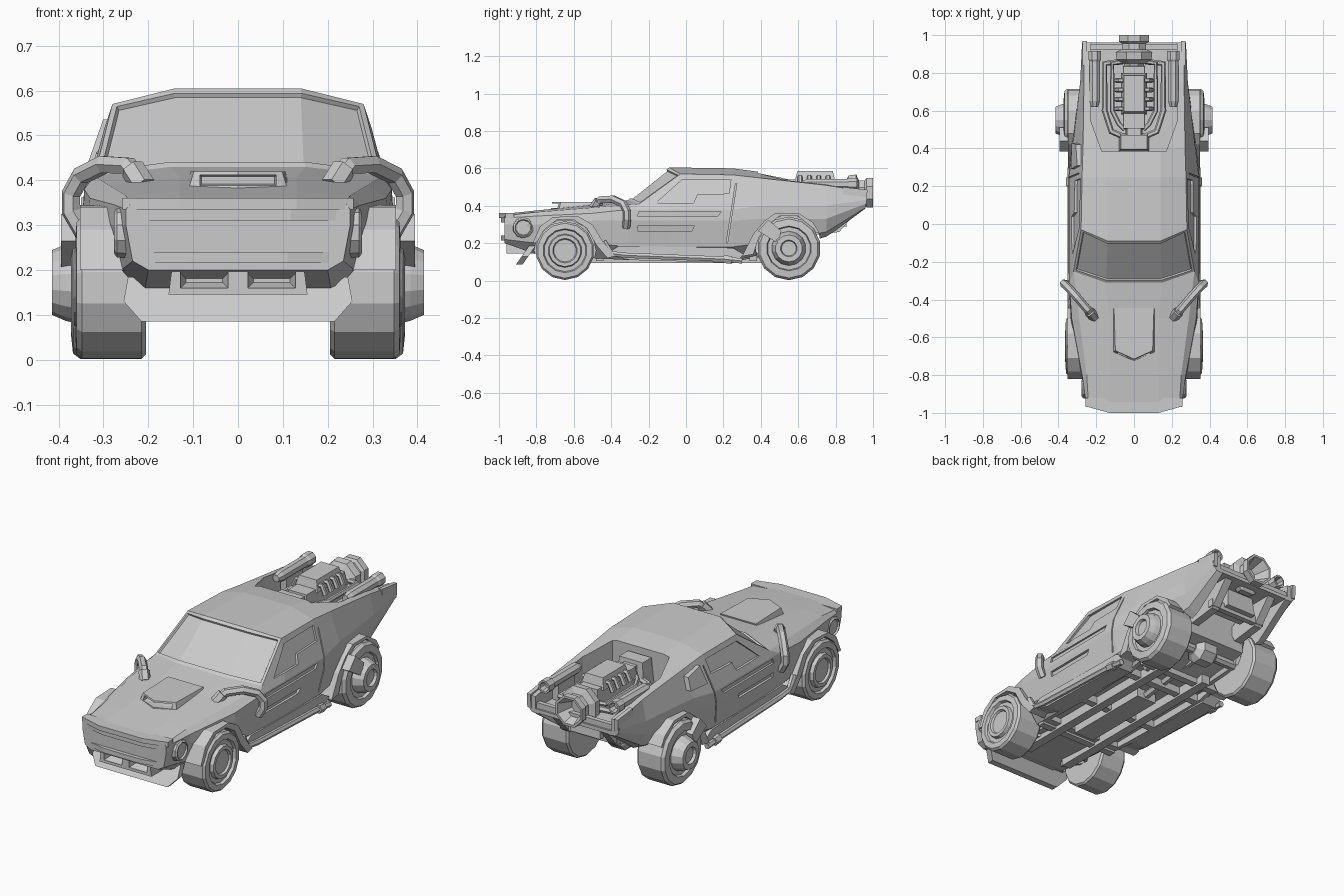
import bpy, bmesh
from math import cos, sin, pi


def finish(name, bm):
    bmesh.ops.recalc_face_normals(bm, faces=bm.faces)
    me = bpy.data.meshes.new(name)
    bm.to_mesh(me)
    bm.free()
    ob = bpy.data.objects.new(name, me)
    bpy.context.collection.objects.link(ob)
    return ob


def loft(name, rings, inset=None):
    bm = bmesh.new()
    vs = [[bm.verts.new(p) for p in r] for r in rings]
    n, faces = len(rings[0]), {}
    for i in range(len(rings) - 1):
        for j in range(n):
            k = (j + 1) % n
            faces[i, j] = bm.faces.new((vs[i][j], vs[i][k], vs[i + 1][k], vs[i + 1][j]))
    bm.faces.new(vs[0])
    bm.faces.new(vs[-1])
    if inset:
        bmesh.ops.recalc_face_normals(bm, faces=bm.faces)
        panel = [faces[k] for k in inset]
        bmesh.ops.inset_region(bm, faces=panel, thickness=0.018, depth=0)
        bmesh.ops.inset_region(bm, faces=panel, thickness=0.003, depth=-0.01)
    return finish(name, bm)


def prism(name, pts, w0, w1, fn):
    return loft(name, [[fn(u, v, w) for u, v in pts] for w in (w0, w1)])


def box(name, x0, x1, y0, y1, z0, z1, t=0.0):
    return loft(name, [[(x0, y0, z0), (x1, y0, z0), (x1, y1, z0), (x0, y1, z0)],
                       [(x0 + t, y0 + t, z1), (x1 - t, y0 + t, z1), (x1 - t, y1 - t, z1), (x0 + t, y1 - t, z1)]])


def lathe(name, prof, n, fn):
    # profile of (distance along axis, radius)
    return loft(name, [[fn(t, r * cos(2 * pi * (i + .5) / n), r * sin(2 * pi * (i + .5) / n))
                        for i in range(n)] for t, r in prof])


def front_recess(name, x0, x1, z0, z1, y_out, y_in, t):
    # cutter narrowing toward its inner end
    return loft(name, [[(x0 + d, y, z0 + d), (x1 - d, y, z0 + d), (x1 - d, y, z1 - d), (x0 + d, y, z1 - d)]
                       for y, d in ((y_out, 0), (y_in - .035, 0), (y_in, t))])


def pipe(name, pts, r):
    cu = bpy.data.curves.new(name, 'CURVE')
    cu.dimensions = '3D'
    cu.bevel_depth, cu.bevel_resolution, cu.use_fill_caps = r, 1, True
    sp = cu.splines.new('POLY')
    sp.use_smooth = False
    sp.points.add(len(pts) - 1)
    for p, c in zip(sp.points, pts):
        p.co = (*c, 1)
    ob = bpy.data.objects.new(name, cu)
    bpy.context.collection.objects.link(ob)
    return ob


def cut(ob, cutters):
    for c in cutters:
        m = ob.modifiers.new('cut', 'BOOLEAN')
        m.operation, m.solver, m.object = 'DIFFERENCE', 'EXACT', c
    dg = bpy.context.evaluated_depsgraph_get()
    me = bpy.data.meshes.new_from_object(ob.evaluated_get(dg))
    ob.modifiers.clear()
    ob.data = me
    for c in cutters:
        bpy.data.objects.remove(c)


def side_x(z):
    # approximate half width of the door skin at height z
    return .343 - (z - .38) * .35 if z > .38 else .347 - max(0, .32 - z) * .18


plan = lambda x, y, z: (x, y, z)
across = lambda s: (lambda y, z, x: (s * x, y, z))
skin = lambda s: (lambda y, z, d: (s * (side_x(z) + d), y, z))

# main body shell: half sections (y, rake of roof corner, points from floor to roof)
sections = [
    (-.97, 0, [(.20, .20), (.235, .22), (.25, .30), (.25, .335), (.24, .347), (.13, .357)]),
    (-.80, 0, [(.21, .14), (.26, .20), (.278, .30), (.275, .345), (.25, .366), (.13, .375)]),
    (-.50, 0, [(.24, .12), (.32, .20), (.335, .32), (.33, .36), (.29, .39), (.13, .405)]),
    (-.31, .06, [(.25, .11), (.32, .18), (.345, .32), (.343, .38), (.32, .41), (.15, .43)]),
    (-.09, .06, [(.25, .105), (.325, .18), (.347, .32), (.343, .38), (.28, .57), (.14, .605)]),
    (.25, 0, [(.25, .105), (.325, .18), (.347, .32), (.343, .38), (.275, .565), (.14, .60)]),
    (.40, 0, [(.24, .14), (.31, .20), (.33, .33), (.325, .40), (.27, .548), (.14, .58)]),
    (.75, 0, [(.20, .23), (.26, .26), (.285, .33), (.285, .40), (.265, .51), (.14, .52)]),
    (.96, 0, [(.20, .385), (.25, .39), (.27, .41), (.275, .43), (.267, .475), (.14, .48)])]
rings = []
for y, rake, pts in sections:
    half = [(x, y + (rake if i == 4 else 0), z) for i, (x, z) in enumerate(pts)]
    rings.append(half + [(-x, yy, z) for x, yy, z in reversed(half)])
body = loft('body_shell', rings, inset=[(3, 4), (3, 5), (3, 6)])

# wheel wells, side windows, door recesses, engine bay, floor and tail cavities
FRONT, REAR = (-.647, .16, .165), (.55, .172, .178)
cutters = [prism('bay_cutter', [(-.17, .385), (.17, .385), (.23, .55), (.225, 1.1), (-.225, 1.1), (-.23, .55)],
                 .41, .8, plan),
           box('floor_cutter', -.225, .225, -.40, .36, 0, .145),
           box('tail_cutter', -.21, .21, .64, 1.1, 0, .39)]
recesses = [[(-.16, .415), (-.02, .54), (.24, .54), (.23, .465), (.06, .46), (.04, .415)],
            [(-.26, .345), (-.25, .37), (.19, .37), (.17, .345)],
            [(-.26, .265), (-.26, .292), (.045, .292), (.03, .265)],
            [(.215, .20), (.265, .52), (.272, .52), (.222, .20)]]
for s in (1, -1):
    for cy, cz, r in (FRONT, REAR):
        ring = [(cy + r * cos(2 * pi * i / 14), cz + r * sin(2 * pi * i / 14)) for i in range(14)]
        cutters.append(prism('well_cutter', ring, .19, .5, across(s)))
    cutters += [prism('recess_cutter', p, -.013, .05, skin(s)) for p in recesses]
cut(body, cutters)

# nose with grille recess, hood lip
nose = prism('nose_grille', [(-.25, -.91), (-.245, -.965), (-.12, -.99), (.12, -.99), (.245, -.965), (.25, -.91)],
             .215, .345, lambda x, y, z: (x * (.91 + .09 * (z - .215) / .13), y, z))
cut(nose, [front_recess('grille_cutter', -.218, .218, .24, .31, -1.1, -.935, .014)])
prism('hood_lip', [(-.257, -.92), (-.257, -.965), (-.13, -1), (.13, -1), (.257, -.965), (.257, -.92)], .335, .36, plan)

# lower bumper with two openings, and chin blade
bumper = prism('lower_bumper', [(-.155, .145), (.155, .145), (.145, .222), (-.145, .222)], -.96, -.80,
               lambda x, z, y: (x, y, z))
cut(bumper, [front_recess('opening_cutter', s * .075 - .053, s * .075 + .053, .16, .212, -1.1, -.915, .012)
             for s in (1, -1)])
blade = [(.215, .085), (.255, .13), (.245, .185), (.2, .18), (.14, .155)]
prism('chin_blade', blade + [(-x, z) for x, z in reversed(blade)], -.85, -.815,
      lambda x, z, y: (x, y - (.17 - z) * .7, z))

# hood scoop with front opening
scoop = prism('hood_scoop', [(-.12, -.455), (.12, -.455), (.112, -.68), (0, -.725), (-.112, -.68)], 0, 1,
              lambda x, y, w: (x * (1 - .12 * w), y + .01 * w, .375 + .045 * w))
cut(scoop, [front_recess('scoop_cutter', -.085, .085, .388, .412, -1, -.64, .004)])

tyre = [(.205, .09), (.205, .148), (.215, .157), (.348, .157), (.36, .147), (.362, .118), (.348, .112),
        (.348, .09), (.366, .085), (.366, .066), (.355, .06), (.355, .001)]
rear_tyre = [(.205, .09), (.205, .16), (.215, .17), (.352, .17), (.368, .158), (.372, .12), (.358, .115),
             (.358, .092), (.385, .085), (.415, .072), (.415, .045), (.40, .04), (.40, .001)]
front_arch = [(-.82, .20), (-.78, .29), (-.71, .34), (-.58, .345), (-.50, .30), (-.44, .20), (-.38, .13),
              (-.42, .12), (-.48, .19), (-.53, .28), (-.60, .325), (-.69, .325), (-.76, .27), (-.80, .20)]
rear_arch = [(.30, .13), (.36, .25), (.42, .32), (.48, .362), (.60, .362), (.68, .31), (.71, .26),
             (.69, .25), (.65, .30), (.60, .345), (.50, .345), (.44, .30), (.39, .23), (.36, .14)]
for s in (1, -1):
    side = 'right' if s > 0 else 'left'
    # wheels and fender flares
    for nm, prof, (cy, cz, r) in (('front', tyre, FRONT), ('rear', rear_tyre, REAR)):
        lathe(f'{nm}_wheel_{side}', prof, 14, lambda t, a, b: (s * t, cy + a, cz + b))
    prism(f'front_fender_{side}', front_arch, .25, .352, across(s))
    prism(f'rear_fender_{side}', rear_arch, .25, .35, across(s))
    prism(f'wheel_guard_{side}', [(.385, .265), (.44, .325), (.51, .265), (.49, .20)], .34, .395, across(s))
    # round side lamps
    lathe(f'side_lamp_{side}', [(.24, .058), (.27, .055), (.277, .045), (.268, .04), (.268, .001)], 10,
          lambda t, a, b: (s * t, -.87 + a, .283 + b))
    # hood snorkel pipes with flared mouth
    path = [(.215, -.485, .395), (.245, -.455, .432), (.30, -.39, .435), (.35, -.335, .41), (.372, -.315, .37),
            (.372, -.315, .33), (.345, -.32, .285)]
    pipe(f'snorkel_{side}', [(s * x, y, z) for x, y, z in path], .022)
    pipe(f'snorkel_mouth_{side}', [(s * .21, -.493, .385), (s * .235, -.465, .425)], .028)
    # sills and side exhaust
    prism(f'sill_{side}', [(-.43, .14), (-.36, .185), (.25, .175), (.31, .14), (.26, .095), (-.30, .11)],
          .24, .33, across(s))
    ex = [(-.44, .21), (-.40, .145), (-.32, .135), (.20, .115), (.30, .105)]
    pipe(f'side_exhaust_{side}', [(s * .335, y, z) for y, z in ex], .016)
    pipe(f'side_exhaust_tip_{side}', [(s * .335, .20, .115), (s * .335, .245, .11)], .024)
    # rear boosters
    lathe(f'booster_{side}', [(.62, .02), (.65, .03), (.86, .03), (.87, .036), (.915, .036),
                              (.915, .026), (.88, .02), (.88, .001)], 8,
          lambda t, a, b: (s * .208 + a, t, .515 + b))
    box(f'booster_mount_{side}', s * .205 - .018, s * .205 + .018, .68, .82, .39, .50)
    # engine header tubes around the block
    for k, (dx, r) in enumerate(((0, .016), (-.04, .013))):
        hp = [(.06, .86), (.155 + dx, .85), (.155 + dx, .60), (.12 + dx, .49 - dx), (.05, .46 - dx)]
        pipe(f'header_{side}_{k}', [(s * x, y, .455 + .03 * k) for x, y in hp], r)
    # tail fin tips
    prism(f'tail_fin_{side}', [(.84, .40), (.965, .41), (.97, .485), (.84, .50)], .25, .272, across(s))
    # rear undercarriage bracing
    prism(f'tail_brace_{side}', [(.66, .24), (.82, .26), (.93, .39), (.80, .41), (.62, .32)], .12, .165, across(s))
    # chassis rails and suspension arms
    box(f'chassis_rail_{side}', s * .13 - .025, s * .13 + .025, -.70, .42, .095, .15)
    pipe(f'trailing_arm_{side}', [(s * .17, .30, .13), (s * .20, .55, .172)], .022)
    pipe(f'damper_{side}', [(s * .21, .57, .17), (s * .16, .68, .36)], .022)
    pipe(f'wishbone_{side}', [(s * .13, -.55, .12), (s * .22, -.647, .14), (s * .13, -.74, .13)], .015)

# raised panel on the left rear quarter only
prism('quarter_panel_left', [(.29, .44), (.31, .535), (.42, .515), (.43, .45)], -.02, .012, skin(-1))

# engine: block, cover, cross tubes, intake
box('engine_block', -.06, .06, .50, .84, .38, .54, .005)
box('engine_cover', -.068, .068, .58, .80, .525, .585, .015)
for i in range(4):
    pipe(f'cross_tube_{i}', [(-.095, .61 + .05 * i, .51), (-.075, .61 + .05 * i, .555),
                             (.075, .61 + .05 * i, .555), (.095, .61 + .05 * i, .51)], .013)
box('intake_duct', -.045, .045, .44, .60, .45, .53, .008)
box('intake_box', -.08, .08, .385, .48, .40, .55, .01)

# central rear nozzle
lathe('rear_nozzle', [(.82, .05), (.85, .06), (.87, .10), (.91, .105), (.925, .07), (.955, .07), (.965, .085),
                      (1.0, .085), (1.0, .072), (.92, .04), (.92, .001)], 8,
      lambda t, a, b: (a, t, .47 + b))
box('rear_crossbar', -.25, .25, .925, .95, .41, .44)
box('rear_lower_box', -.09, .09, .74, .86, .29, .39, .01)
box('rear_lower_bar', -.17, .17, .80, .83, .27, .31)

# underside: axles, differential, gearbox, crossmembers
for nm, (cy, cz, r) in (('front', FRONT), ('rear', REAR)):
    lathe(f'{nm}_axle', [(-.25, .026), (.25, .026)], 8, lambda t, a, b: (t, cy + a, cz + b))
lathe('differential', [(-.07, .035), (-.04, .07), (.04, .07), (.07, .035)], 8,
      lambda t, a, b: (t, .55 + a, .175 + b))
box('gearbox', -.06, .06, -.40, .10, .095, .15)
pipe('drive_shaft', [(0, .08, .12), (0, .52, .17)], .02)
for i, y in enumerate((-.48, -.15, .20, .34)):
    box(f'crossmember_{i}', -.24, .24, y, y + .04, .105, .15)
